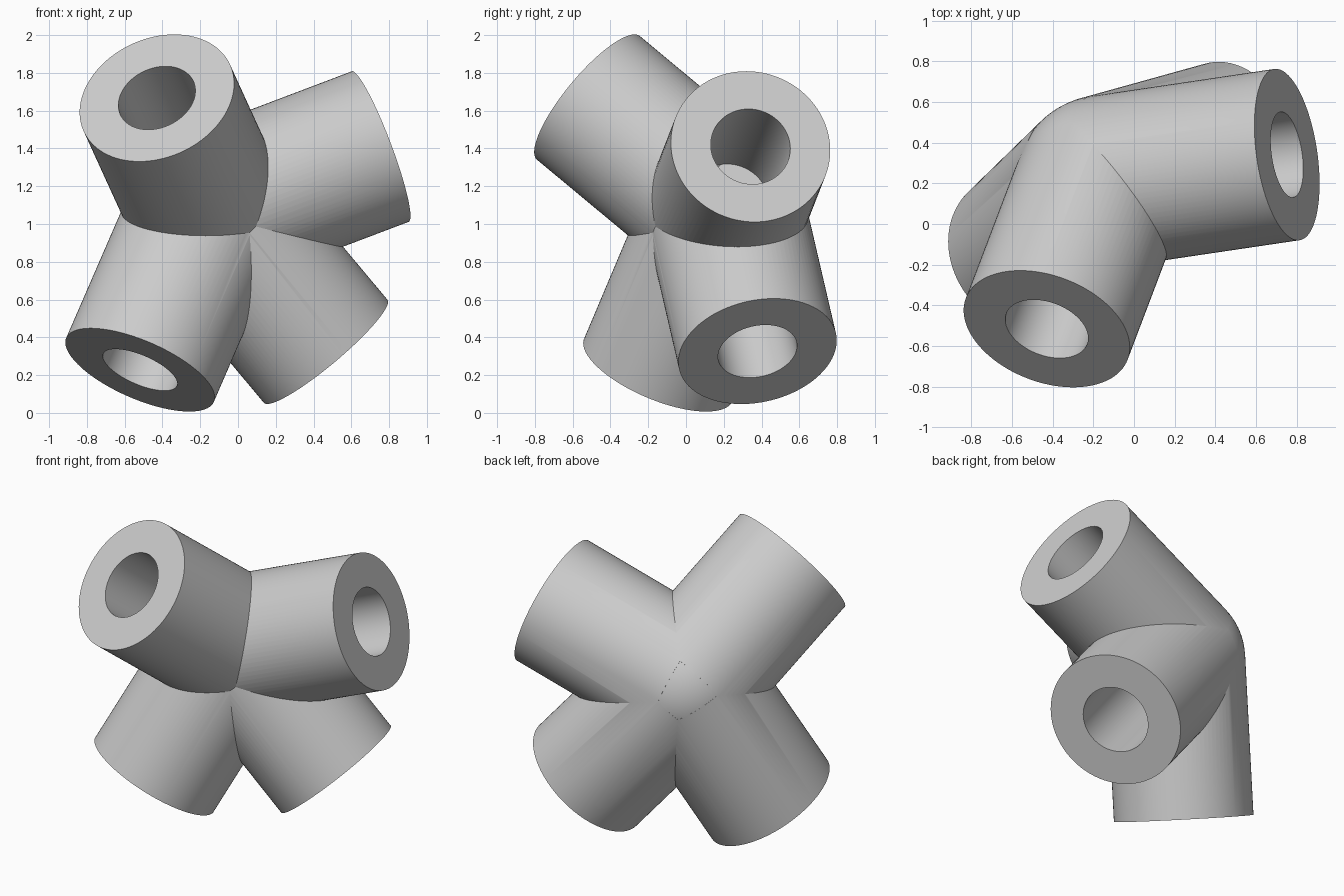
import bpy
from math import radians
from mathutils import Vector

if "Cube" in bpy.data.objects:
    bpy.data.objects.remove(bpy.data.objects["Cube"], do_unlink=True)

HUB = Vector((-0.155, 0.207, 1.066))
LENGTH, OUTER, BORE, DEPTH = 0.98, 0.426, 0.2125, 0.83
DIRECTIONS = [Vector(d).normalized() for d in (
    (-0.279, -0.735, 0.611),
    (0.924, 0.137, 0.350),
    (-0.371, -0.361, -0.855),
    (0.631, 0.175, -0.754),
)]

grey = bpy.data.materials.new("plain_grey")
grey.use_nodes = True
COLOUR = (0.6, 0.6, 0.6, 1)
grey.diffuse_color = COLOUR
grey.node_tree.nodes["Principled BSDF"].inputs["Base Color"].default_value = COLOUR


def rod(name, direction, start, end, radius):
    """Solid cylinder along a direction from the hub centre."""
    bpy.ops.mesh.primitive_cylinder_add(
        vertices=96, radius=radius, depth=end - start,
        location=HUB + direction * (start + end) / 2,
        rotation=direction.to_track_quat('Z', 'Y').to_euler())
    obj = bpy.context.object
    obj.name = name
    obj.data.materials.append(grey)
    return obj


def combine(body, tool, operation):
    """Apply one boolean step and discard its tool."""
    mod = body.modifiers.new(operation.lower(), 'BOOLEAN')
    mod.operation, mod.object, mod.solver = operation, tool, 'EXACT'
    bpy.context.view_layer.objects.active = body
    bpy.ops.object.modifier_apply(modifier=mod.name)
    bpy.data.objects.remove(tool, do_unlink=True)


# Round hub where the four sockets meet
bpy.ops.mesh.primitive_uv_sphere_add(segments=96, ring_count=48,
                                     radius=OUTER * 0.998, location=HUB)
connector = bpy.context.object
connector.name = "four_way_connector"
connector.data.materials.append(grey)

# Socket walls
for d in DIRECTIONS:
    combine(connector, rod("socket", d, 0, LENGTH, OUTER), 'UNION')

# Blind bores
for d in DIRECTIONS:
    combine(connector, rod("bore", d, LENGTH - DEPTH, LENGTH + 0.1, BORE), 'DIFFERENCE')

# Smooth walls with crisp rims and seams
bpy.ops.object.select_all(action='DESELECT')
connector.select_set(True)
bpy.context.view_layer.objects.active = connector
bpy.ops.object.shade_smooth_by_angle(angle=radians(25))
